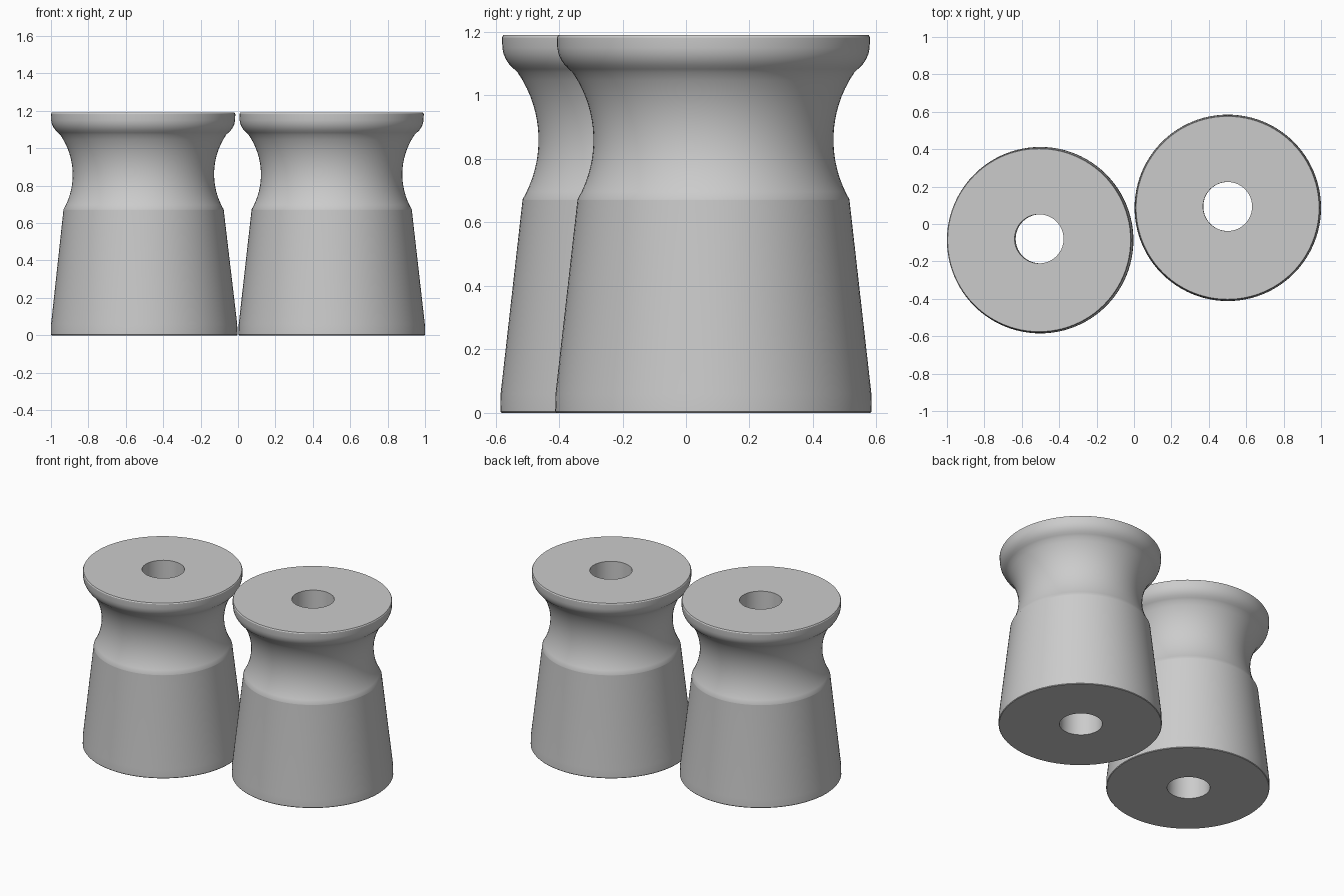
import bpy, bmesh, math

if "Cube" in bpy.data.objects:
    bpy.data.objects.remove(bpy.data.objects["Cube"])

SEGS = 96
HOLE_R = 0.131
HEIGHT = 1.19

grey = bpy.data.materials.new("plain grey")
grey.diffuse_color = (0.6, 0.6, 0.6, 1)
grey.use_nodes = True
grey.node_tree.nodes["Principled BSDF"].inputs["Base Color"].default_value = grey.diffuse_color


def neck_arc(z0, z1, steps=16, r_min=0.378, z_mid=0.86, rad=0.375):
    """Concave waist as (radius, height) points on a circular arc."""
    pts = []
    for i in range(steps + 1):
        z = z0 + (z1 - z0) * i / steps
        pts.append((r_min + rad - math.sqrt(rad ** 2 - (z - z_mid) ** 2), z))
    return pts


# Outer profile: foot, tapered body, waist, rounded rim
PROFILE = [(0.495, 0), (0.4985, 0.004), (0.4975, 0.06), (0.4285, 0.67)]
PROFILE += neck_arc(0.672, 1.072)
PROFILE += [(0.455, 1.083), (0.468, 1.095), (0.480, 1.112), (0.488, 1.13),
            (0.492, 1.15), (0.493, 1.183), (0.489, HEIGHT)]


def spool(name, x, y, lean):
    bm = bmesh.new()
    # Bore runs straight through, closing the profile into a loop
    points = PROFILE + [(HOLE_R, HEIGHT), (HOLE_R, 0)]
    rings = []
    for r, z in points:
        # bore sits slightly behind the body axis
        off = 0.007 if r == HOLE_R else 0
        rings.append([bm.verts.new((r * math.cos(a) + lean * z, r * math.sin(a) + off, z))
                      for a in (2 * math.pi * i / SEGS for i in range(SEGS))])
    for k, lower in enumerate(rings):
        upper = rings[(k + 1) % len(rings)]
        for i in range(SEGS):
            j = (i + 1) % SEGS
            bm.faces.new((lower[i], lower[j], upper[j], upper[i]))
    bmesh.ops.recalc_face_normals(bm, faces=bm.faces)
    mesh = bpy.data.meshes.new(name)
    bm.to_mesh(mesh)
    bm.free()
    mesh.materials.append(grey)
    obj = bpy.data.objects.new(name, mesh)
    obj.location = (x, y, 0)
    bpy.context.collection.objects.link(obj)
    bpy.ops.object.select_all(action='DESELECT')
    obj.select_set(True)
    bpy.context.view_layer.objects.active = obj
    bpy.ops.object.shade_smooth_by_angle(angle=math.radians(30))


spool("left_spool", -0.5015, -0.0865, -0.005)
spool("right_spool", 0.5015, 0.0865, -0.001)
